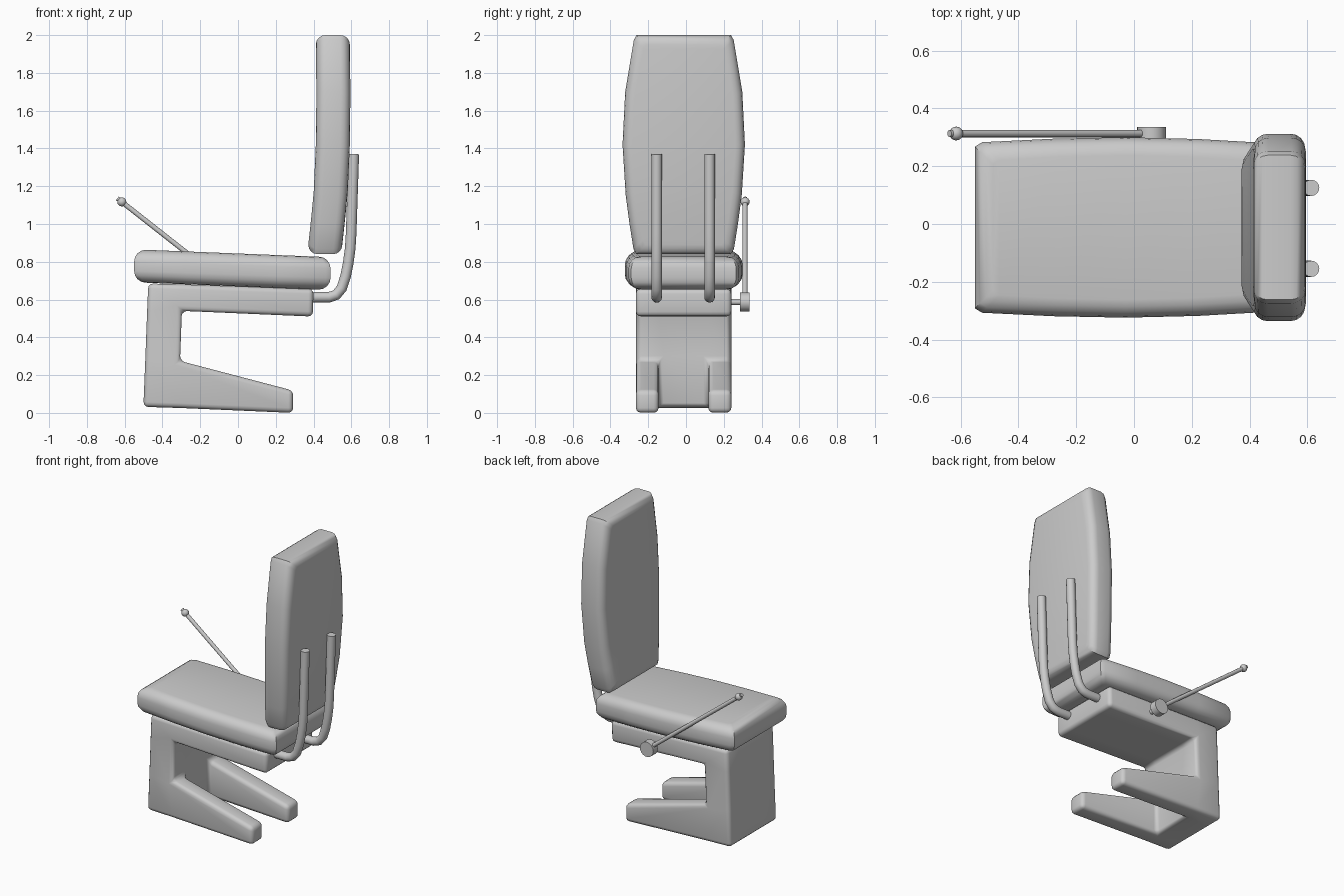
import bpy, bmesh, math
from mathutils import Vector

if "Cube" in bpy.data.objects:
    bpy.data.objects.remove(bpy.data.objects["Cube"])


def finish(name, bm, angle=40):
    bmesh.ops.recalc_face_normals(bm, faces=bm.faces)
    me = bpy.data.meshes.new(name)
    bm.to_mesh(me)
    bm.free()
    ob = bpy.data.objects.new(name, me)
    bpy.context.collection.objects.link(ob)
    bpy.ops.object.select_all(action='DESELECT')
    ob.select_set(True)
    bpy.context.view_layer.objects.active = ob
    bpy.ops.object.shade_smooth_by_angle(angle=math.radians(angle))
    return ob


def cushion(name, stations, half, bevel, place):
    """Padded slab: stations are (length position, half width, centre offset)."""
    bm = bmesh.new()
    n = len(stations)
    u0, u1 = stations[0][0], stations[-1][0]
    um, hl = (u0 + u1) / 2, (u1 - u0) / 2
    arc = [(half - bevel + bevel * math.sin(a), bevel * (1 - math.cos(a)))
           for a in (math.radians(22.5 * k) for k in range(5))]
    rings = [(-t, d) for t, d in reversed(arc)] + arc
    loops = []
    for t, d in rings:
        side = [[bm.verts.new(place(um + (u - um) * (1 - d / hl), s * (w - d), c + t))
                 for u, w, c in stations] for s in (-1, 1)]
        loops.append(side[0] + side[1][::-1])
    m = 2 * n
    for a, b in zip(loops, loops[1:]):
        for i in range(m):
            j = (i + 1) % m
            bm.faces.new((a[i], a[j], b[j], b[i]))
    for loop in (loops[0], loops[-1]):
        for i in range(n - 1):
            bm.faces.new((loop[i], loop[i + 1], loop[m - 2 - i], loop[m - 1 - i]))
    return finish(name, bm)


def tube(name, pts, r, sides=16):
    """Round bar swept along a path, with flat ends."""
    pts = [Vector(p) for p in pts]
    bm = bmesh.new()
    rings = []
    for i, p in enumerate(pts):
        a = (p - pts[i - 1]).normalized() if i else None
        b = (pts[i + 1] - p).normalized() if i < len(pts) - 1 else None
        t = ((a or b) + (b or a)).normalized()
        ref = Vector((0, 1, 0)) if abs(t.y) < 0.9 else Vector((1, 0, 0))
        e = t.cross(ref).normalized()
        f = t.cross(e)
        rings.append([bm.verts.new(p + r * (math.cos(q) * e + math.sin(q) * f))
                      for q in (2 * math.pi * k / sides for k in range(sides))])
    for a, b in zip(rings, rings[1:]):
        for k in range(sides):
            j = (k + 1) % sides
            bm.faces.new((a[k], a[j], b[j], b[k]))
    bm.faces.new(rings[0])
    bm.faces.new(rings[-1])
    return finish(name, bm)


CY = -0.012

# Seat cushion, tilted slightly
seat = [(u, w, 0.757 - 0.035 * u) for u, w in
        [(-0.55, 0.28), (-0.525, 0.295), (-0.28, 0.307), (-0.03, 0.312),
         (0.22, 0.306), (0.465, 0.292), (0.49, 0.278)]]
cushion("seat", seat, 0.087, 0.062, lambda u, v, t: (u, v + CY, t))

# Backrest cushion, bending forward at the bottom
back = [(0.84, 0.25, 0.462), (0.868, 0.266, 0.465), (1.0, 0.287, 0.478),
        (1.15, 0.307, 0.491), (1.42, 0.324, 0.502), (1.7, 0.31, 0.505),
        (1.975, 0.264, 0.503), (2.0, 0.25, 0.502)]
cushion("backrest", back, 0.09, 0.05, lambda u, v, t: (t, v + CY, u))

# Pedestal: side-profile cells across three strips; the foot is split in two
P = [[(-0.475, 0.685), (-0.295, 0.68), (0.4, 0.656)],
     [(-0.481, 0.54), (-0.297, 0.54), (0.396, 0.51)],
     [(-0.491, 0.275), (-0.307, 0.275), (0.292, 0.118)],
     [(-0.501, 0.032), (-0.307, 0.026), (0.292, 0.0)]]
Y = [-0.265, -0.145, 0.118, 0.24]
solid = {(r, 0, k) for r in range(3) for k in range(3)}
solid |= {(0, 1, k) for k in range(3)} | {(2, 1, 0), (2, 1, 2)}
bm = bmesh.new()
verts = {}


def vert(r, c, k):
    if (r, c, k) not in verts:
        x, z = P[r][c]
        verts[r, c, k] = bm.verts.new((x, Y[k], z))
    return verts[r, c, k]


for cell in solid:
    for axis in range(3):
        for step in (0, 1):
            near = list(cell)
            near[axis] += 2 * step - 1
            if tuple(near) in solid:
                continue
            b, c = [q for q in range(3) if q != axis]
            face = []
            for i, j in ((0, 0), (1, 0), (1, 1), (0, 1)):
                p = list(cell)
                p[axis] += step
                p[b] += i
                p[c] += j
                face.append(vert(*p))
            bm.faces.new(face)
bmesh.ops.recalc_face_normals(bm, faces=bm.faces)
sharp = [e for e in bm.edges if e.calc_face_angle(0) > math.radians(30)]
bmesh.ops.bevel(bm, geom=sharp, offset=0.026, segments=3, profile=0.5, affect='EDGES')
finish("pedestal", bm)

# Bent bars carrying the backrest
path = [(0.37, 0.612), (0.482, 0.612), (0.52, 0.625), (0.549, 0.66), (0.57, 0.725),
        (0.583, 0.79), (0.594, 0.87), (0.599, 0.95), (0.613, 1.37)]
for side, y in (("left", -0.155), ("right", 0.125)):
    tube("back_bar_" + side, [(x, y, z) for x, z in path], 0.028)

# Lever: axle, hub, rod and knob
hub = Vector((0.06, 0.313, 0.587))
tip = Vector((-0.615, 0.313, 1.117))
d = (tip - hub).normalized()
tube("lever_axle", [(0.06, 0.22, 0.587), (0.06, 0.3, 0.587)], 0.016)
tube("lever_hub", [(0.06, 0.287, 0.587), (0.06, 0.336, 0.587)], 0.05, 20)
tube("lever_rod", [hub, tip], 0.013, 12)
bm = bmesh.new()
bmesh.ops.create_uvsphere(bm, u_segments=16, v_segments=8, radius=0.024)
bmesh.ops.translate(bm, verts=bm.verts, vec=tip)
finish("lever_knob", bm)
tube("lever_tip", [tip, tip + d * 0.03], 0.012, 12)
